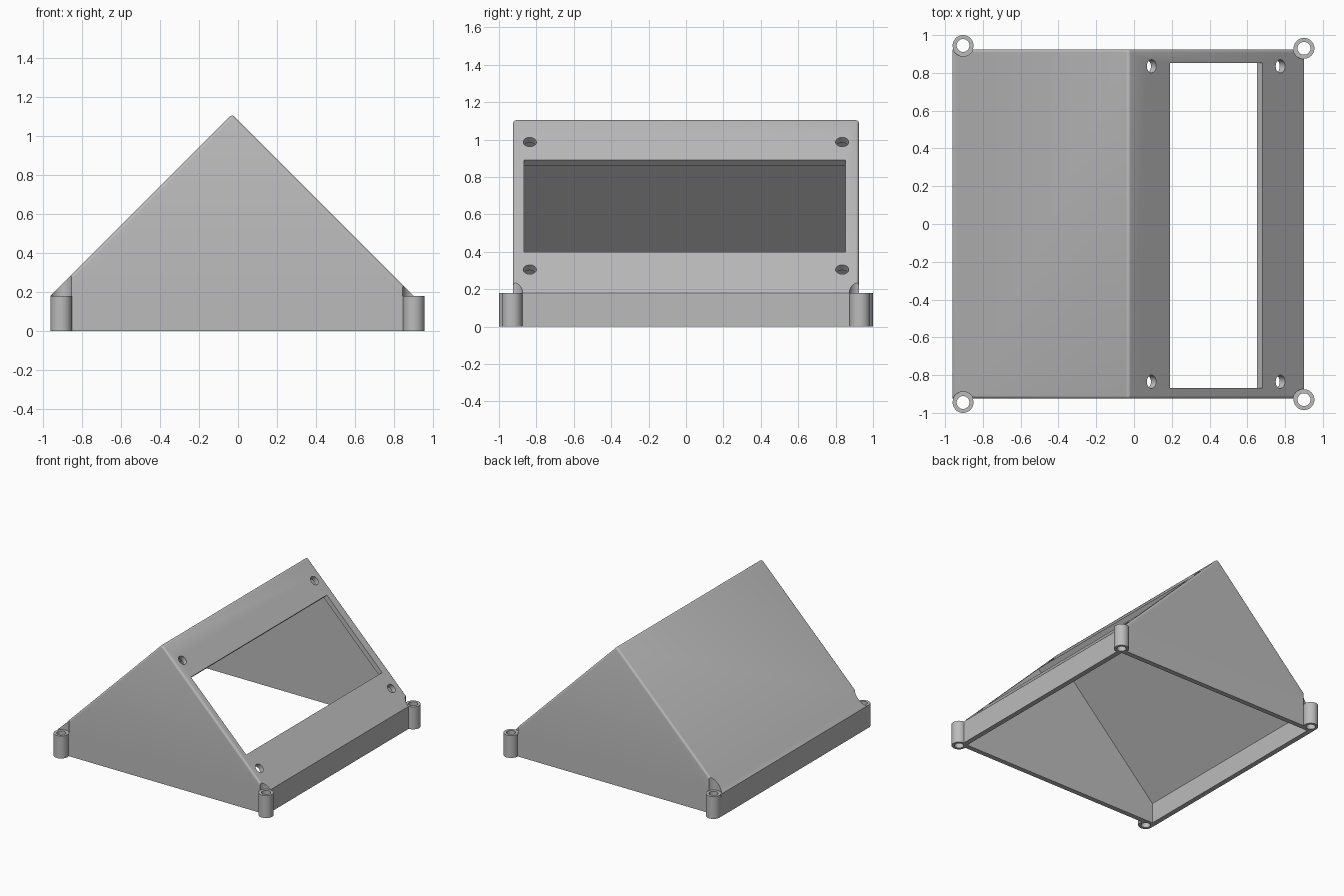
import bpy, bmesh, math

cube = bpy.data.objects.get("Cube")
if cube:
    bpy.data.objects.remove(cube, do_unlink=True)

grey = bpy.data.materials.new("light grey plastic")
grey.use_nodes = True
COLOUR = (0.5, 0.5, 0.5, 1)
grey.diffuse_color = COLOUR
grey.node_tree.nodes["Principled BSDF"].inputs["Base Color"].default_value = COLOUR

LEFT, RIGHT, EAVE, DEPTH, WALL = -0.96, 0.90, 0.18, 0.925, 0.04
RIDGE_X = (LEFT + RIGHT) / 2
RIDGE_Z = EAVE + (RIGHT - LEFT) / 2
SLOPE = math.radians(45)


def prism(name, profile, half):
    """Extrude an x-z profile along y."""
    bm = bmesh.new()
    face = bm.faces.new([bm.verts.new((x, -half, z)) for x, z in profile])
    new = bmesh.ops.extrude_face_region(bm, geom=[face])["geom"]
    bmesh.ops.translate(bm, vec=(0, 2 * half, 0),
                        verts=[v for v in new if isinstance(v, bmesh.types.BMVert)])
    bmesh.ops.recalc_face_normals(bm, faces=bm.faces)
    # Round the ridge and the gable edges when this is the outer shell
    if name == "housing":
        edges = [e for e in bm.edges if max(v.co.z for v in e.verts) > 1]
        bmesh.ops.bevel(bm, geom=edges, offset=0.016, segments=4,
                        profile=0.5, affect='EDGES')
    mesh = bpy.data.meshes.new(name)
    bm.to_mesh(mesh)
    bm.free()
    mesh.materials.append(grey)
    obj = bpy.data.objects.new(name, mesh)
    bpy.context.collection.objects.link(obj)
    return obj


def cylinder(name, radius, x, y, low, high):
    bpy.ops.mesh.primitive_cylinder_add(vertices=48, radius=radius, depth=high - low,
                                        location=(x, y, (low + high) / 2))
    obj = bpy.context.object
    obj.name = name
    obj.data.materials.append(grey)
    return obj


def combine(target, other, operation):
    mod = target.modifiers.new("cut", 'BOOLEAN')
    mod.operation, mod.solver, mod.object = operation, 'EXACT', other
    bpy.context.view_layer.objects.active = target
    bpy.ops.object.modifier_apply(modifier=mod.name)
    bpy.data.objects.remove(other, do_unlink=True)


# Hollow wedge housing, open underneath
housing = prism("housing", [(LEFT, 0), (RIGHT, 0), (RIGHT, EAVE),
                            (RIDGE_X, RIDGE_Z), (LEFT, EAVE)], DEPTH)
drop = WALL * math.sqrt(2)
inner_eave = EAVE + WALL - drop
cavity = prism("cavity", [(LEFT + WALL, -0.2), (RIGHT - WALL, -0.2),
                          (RIGHT - WALL, inner_eave), (RIDGE_X, RIDGE_Z - drop),
                          (LEFT + WALL, inner_eave)], DEPTH - WALL)
combine(housing, cavity, 'DIFFERENCE')

# Display window in the right slope
bpy.ops.mesh.primitive_cube_add(size=1, location=(0.435, -0.007, 0.645),
                                rotation=(0, SLOPE, 0))
window = bpy.context.object
window.scale = (0.49 * math.sqrt(2), 1.72, 0.3)
bpy.context.view_layer.update()
combine(housing, window, 'DIFFERENCE')

# Screw holes at the corners of the window
for x in (0.093, 0.775):
    for y in (-0.835, 0.835):
        hole = cylinder("screw_hole", 0.035, x, y, -0.1, 0.1)
        hole.location.z = RIDGE_Z + RIDGE_X - x
        hole.rotation_euler.y = SLOPE
        bpy.context.view_layer.update()
        combine(housing, hole, 'DIFFERENCE')

# Corner mounting posts with screwdriver clearance above
for x, y in ((-0.905, 0.945), (0.90, 0.93)):
    for side in (-1, 1):
        combine(housing, cylinder("clearance", 0.057, x, side * y, EAVE, 0.8), 'DIFFERENCE')
        combine(housing, cylinder("post", 0.055, x, side * y, 0, EAVE), 'UNION')
        combine(housing, cylinder("bore", 0.034, x, side * y, -0.1, 0.4), 'DIFFERENCE')

bpy.ops.object.select_all(action='DESELECT')
housing.select_set(True)
bpy.context.view_layer.objects.active = housing
bpy.ops.object.shade_smooth_by_angle(angle=math.radians(30))
